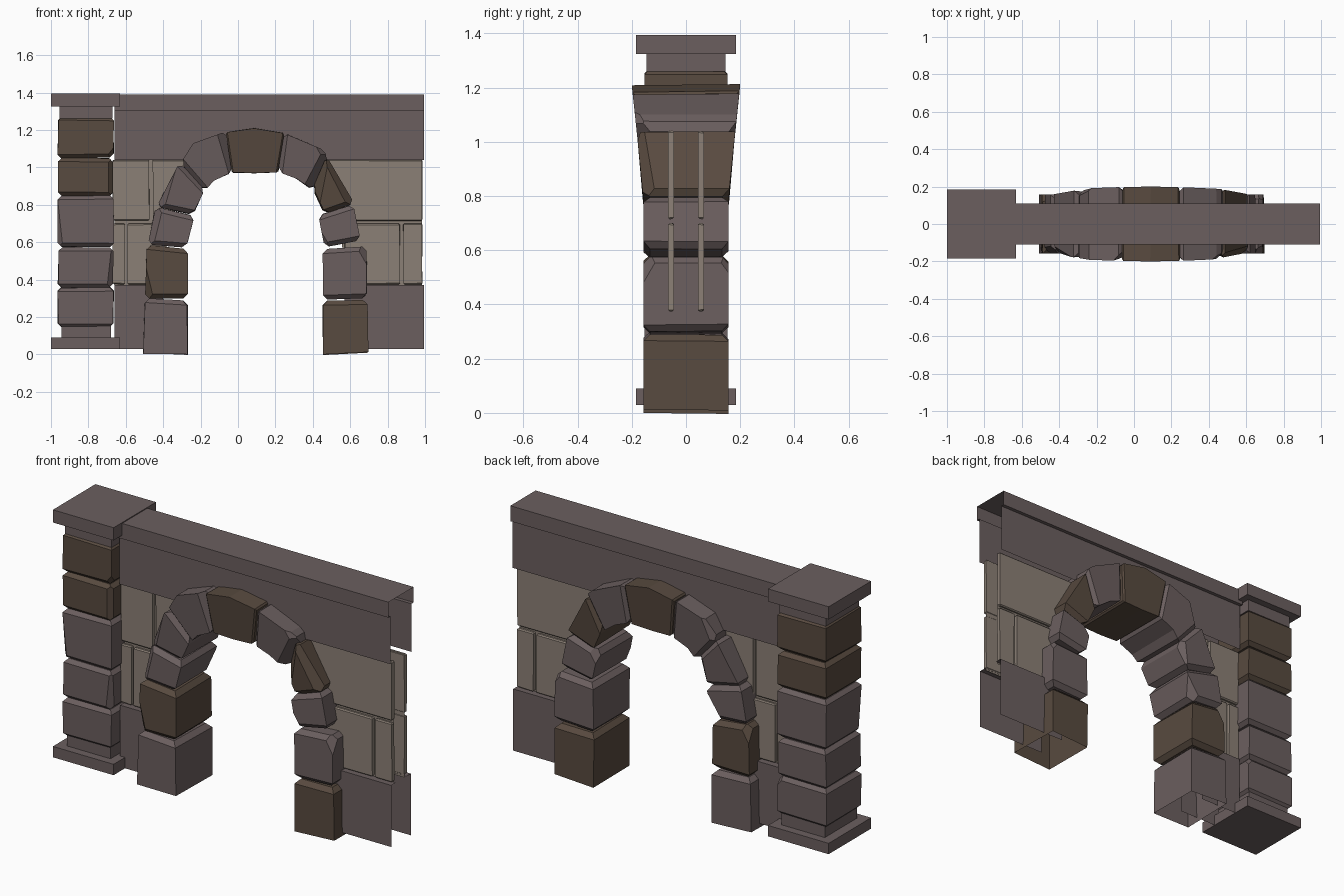
import bpy, bmesh, random
from mathutils import Vector

if "Cube" in bpy.data.objects:
    bpy.data.objects.remove(bpy.data.objects["Cube"])

random.seed(4)


def material(name, rgb):
    m = bpy.data.materials.new(name)
    m.diffuse_color = (*rgb, 1)
    m.use_nodes = True
    m.node_tree.nodes["Principled BSDF"].inputs["Base Color"].default_value = m.diffuse_color
    return m


GREY = material("grey_stone", (0.147, 0.114, 0.114))
BROWN = material("brown_stone", (0.098, 0.069, 0.05))
LIGHT = material("light_stone", (0.26, 0.216, 0.18))


def finish(bm, name, mat):
    me = bpy.data.meshes.new(name)
    bm.to_mesh(me)
    bm.free()
    me.materials.append(mat)
    ob = bpy.data.objects.new(name, me)
    bpy.context.collection.objects.link(ob)
    return ob


def chip(bm, size):
    # slice one random corner off a stone
    bm.verts.ensure_lookup_table()
    centre = sum((v.co for v in bm.verts), Vector()) / len(bm.verts)
    n = Vector((random.choice((-1, 1)), random.choice((-1, 1)), random.uniform(-.9, .9))).normalized()
    far = max((v.co - centre).dot(n) for v in bm.verts)
    cut = bmesh.ops.bisect_plane(bm, geom=bm.verts[:] + bm.edges[:] + bm.faces[:],
                                 plane_co=centre + n * (far - size), plane_no=n, clear_outer=True)
    edges = [e for e in cut["geom_cut"] if isinstance(e, bmesh.types.BMEdge)]
    bmesh.ops.edgenet_fill(bm, edges=edges)


def stone(name, outer, inner, depth, mat, chamfer=.02, chips=1, jitter=.004, open_foot=False):
    # prism between an outer and an inner line in xz; the two joint ends are chamfered
    bm = bmesh.new()
    poly = outer + inner[::-1]
    n = len(poly)
    rings = []
    for s in (-1, 1):
        rings.append([bm.verts.new((x + random.uniform(-jitter, jitter), s * depth(z),
                                    z + random.uniform(-jitter, jitter))) for x, z in poly])
    a, b = rings
    bm.faces.new(a)
    bm.faces.new(b[::-1])
    sides = [bm.faces.new((a[i], b[i], b[(i + 1) % n], a[(i + 1) % n])) for i in range(n)]
    joints = [sides[len(outer) - 1], sides[n - 1]]
    if open_foot:
        joints = [f for f in joints if f.calc_center_median().z > .1]
    if chamfer:
        edges = list({e for f in joints for e in f.edges})
        bmesh.ops.bevel(bm, geom=edges, offset=chamfer, segments=1, affect='EDGES')
    for _ in range(chips):
        chip(bm, random.uniform(.015, .03))
    bmesh.ops.recalc_face_normals(bm, faces=bm.faces[:])
    if open_foot:
        foot = [f for f in bm.faces if f.calc_center_median().z < .02]
        bmesh.ops.delete(bm, geom=foot, context='FACES')
    return finish(bm, name, mat)


def box(name, x0, x1, hy, z0, z1, mat=GREY, drop=0):
    ob = stone(name, [(x0, z0), (x0, z1)], [(x1, z0), (x1, z1 - drop)],
               lambda z: hy, mat, 0, 0, 0)
    return ob


def sheets(name, polys, y, mat):
    # matching flat panels on the front and back
    bm = bmesh.new()
    for p in polys:
        for s in (-1, 1):
            f = bm.faces.new([bm.verts.new((x, s * y, z)) for x, z in p])
            f.normal_update()
            if f.normal.y * s < 0:
                f.normal_flip()
    return finish(bm, name, mat)


def strips(name, profile, x0, x1, mat):
    # open yz profile swept along x
    bm = bmesh.new()
    for (y, z), (y2, z2) in zip(profile, profile[1:]):
        bm.faces.new([bm.verts.new(c) for c in ((x0, y, z), (x1, y, z), (x1, y2, z2), (x0, y2, z2))])
    bmesh.ops.remove_doubles(bm, verts=bm.verts[:], dist=1e-5)
    return finish(bm, name, mat)


# Pillar: base, cap and stacked stones
box("pillar_base", -1, -.63, .185, .03, .09)
box("pillar_cap", -1, -.63, .185, 1.325, 1.395)
box("pillar_lower_neck", -.945, -.68, .14, .09, .16)
box("pillar_upper_neck", -.955, -.67, .145, 1.26, 1.325)
levels = [.145, .357, .573, .85, 1.05, 1.27]
for i, (z0, z1) in enumerate(zip(levels, levels[1:])):
    stone("pillar_stone", [(-.962, z0), (-.962, z1)], [(-.667, z0), (-.667, z1)],
          lambda z: .153, BROWN if i > 2 else GREY)


# Arch: stones run from the left foot to the right foot, bulging towards the crown
def arch_depth(z):
    return .157 + max(0, z - .8) * .105


arch = [
    ([(-.51, .005), (-.5, .3)], [(-.27, 0), (-.27, .29)], GREY),
    ([(-.5, .295), (-.49, .585)], [(-.27, .3), (-.27, .565)], BROWN),
    ([(-.485, .59), (-.44, .79)], [(-.275, .57), (-.235, .74)], GREY),
    ([(-.435, .79), (-.31, 1.025)], [(-.24, .745), (-.175, .88)], GREY),
    ([(-.305, 1.02), (-.24, 1.125), (-.06, 1.19)], [(-.18, .875), (-.13, .93), (-.03, .975)], GREY),
    ([(-.065, 1.185), (.09, 1.21), (.245, 1.185)], [(-.03, .97), (.09, .965), (.215, .97)], BROWN),
    ([(.245, 1.185), (.44, 1.1), (.485, 1.06)], [(.215, .975), (.31, .94), (.4, .88)], GREY),
    ([(.475, 1.06), (.62, .81)], [(.4, .885), (.465, .75)], BROWN),
    ([(.615, .8), (.655, .61)], [(.43, .745), (.465, .57)], GREY),
    ([(.685, .575), (.69, .3)], [(.455, .56), (.455, .29)], GREY),
    ([(.695, .29), (.695, .012)], [(.452, .285), (.452, 0)], BROWN),
]
for i, (o, inn, mat) in enumerate(arch):
    foot = i in (0, len(arch) - 1)
    key = i == 5
    stone("arch_keystone" if key else "arch_stone", o, inn, arch_depth, mat,
          chamfer=.008 if key else .024, chips=0 if foot or key else 2, open_foot=foot)

# Coping along the top, with an open right end
strips("coping", [(-.09, 1.305), (-.11, 1.305), (-.11, 1.39), (.11, 1.39), (.11, 1.305), (.09, 1.305)],
       -.66, .995, GREY)

# Frieze panels under the coping, following the arch
sheets("frieze", [[(-.66, 1.305), (-.66, 1.04), (-.25, 1.04), (-.12, 1.05), (.09, 1.1),
                   (.3, 1.05), (.43, 1.04), (.995, 1.04), (.995, 1.305)]], .09, GREY)

# Lower wall panels with a ledge on top
sheets("wall_base", [[(-.66, .03), (-.4, .03), (-.4, .37), (-.66, .37)],
                     [(.57, .03), (.995, .03), (.995, .37), (.57, .37)]], .085, GREY)
for x0, x1 in ((-.66, -.4), (.57, .995)):
    for s in (1, -1):
        strips("wall_base_ledge", [(-.085 * s, .37), (-.045 * s, .37)][::s], x0, x1, GREY)

# Mortar backing behind the light stones
sheets("wall_mortar", [[(-.66, .36), (-.4, .36), (-.37, .7), (-.22, 1.04), (-.66, 1.04)],
                       [(.57, .36), (.985, .36), (.985, 1.04), (.4, 1.04), (.55, .7)]], .046, LIGHT)

# Light wall stones on both faces
plates = [
    ([(-.67, .375), (-.67, .7)], [(-.605, .375), (-.605, .7)]),
    ([(-.59, .375), (-.59, .7)], [(-.4, .375), (-.38, .7)]),
    ([(-.67, .715), (-.67, 1.04)], [(-.475, .715), (-.475, 1.04)]),
    ([(-.455, .715), (-.455, 1.04)], [(-.37, .715), (-.22, 1.04)]),
    ([(.56, .715), (.41, 1.04)], [(.985, .715), (.985, 1.04)]),
    ([(.57, .375), (.57, .7)], [(.865, .375), (.865, .7)]),
    ([(.885, .375), (.885, .7)], [(.985, .375), (.985, .7)]),
]
for o, inn in plates:
    for s in (-1, 1):
        ob = stone("wall_stone", o, inn, lambda z: .011, LIGHT, .006, 0, .002)
        ob.location.y = s * .055
